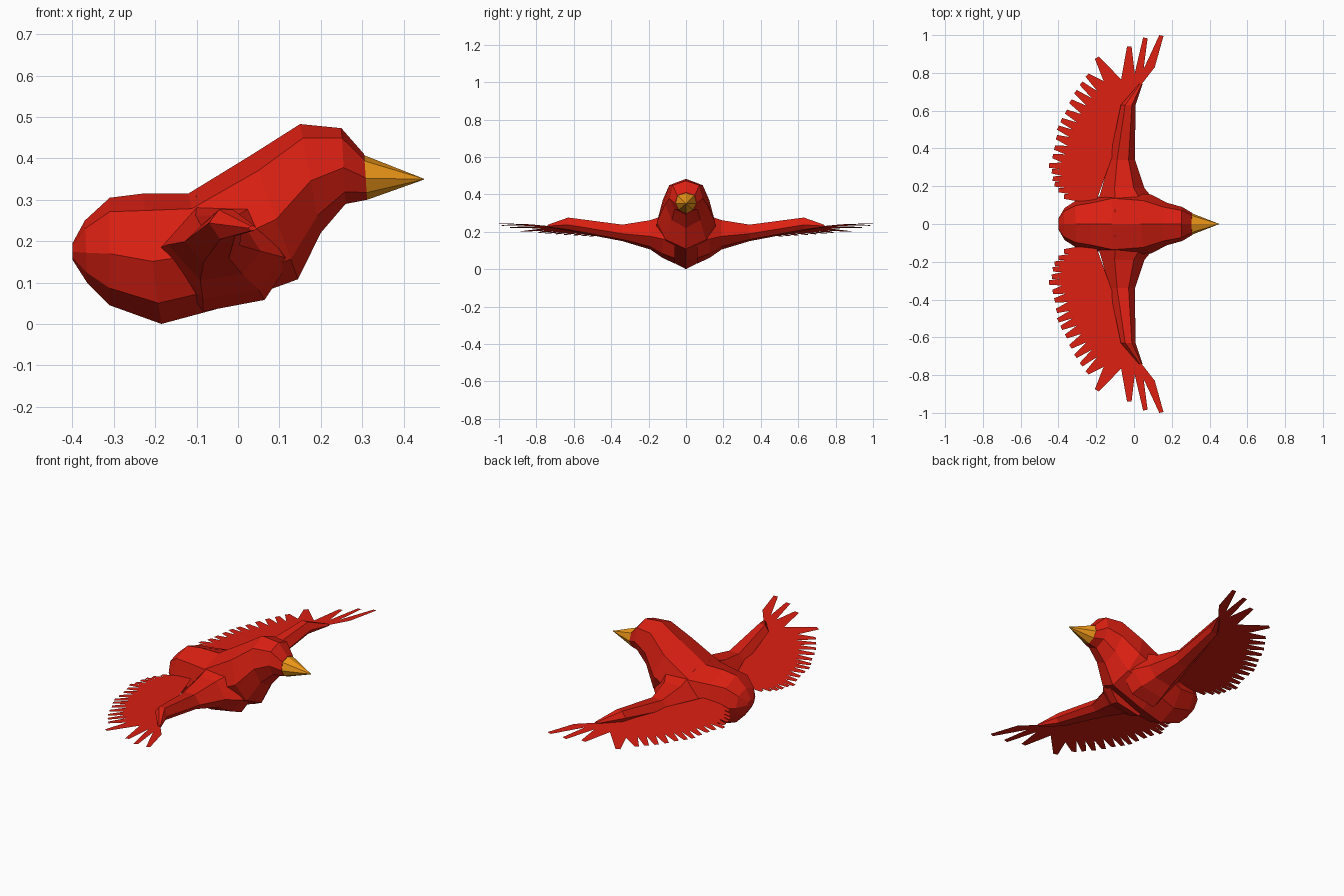
import bpy, bmesh
from mathutils import Vector

if "Cube" in bpy.data.objects:
    bpy.data.objects.remove(bpy.data.objects["Cube"])


def material(name, rgb):
    m = bpy.data.materials.new(name)
    m.diffuse_color = (*rgb, 1)
    m.use_nodes = True
    m.node_tree.nodes["Principled BSDF"].inputs["Base Color"].default_value = m.diffuse_color
    return m


RED = material("red_plumage", (0.72, 0.014, 0.006))
ORANGE = material("orange_beak", (0.90, 0.33, 0.01))


def make(name, verts, faces, mat, solid=True):
    me = bpy.data.meshes.new(name)
    me.from_pydata([tuple(v) for v in verts], [], faces)
    bm = bmesh.new()
    bm.from_mesh(me)
    if solid:
        bmesh.ops.recalc_face_normals(bm, faces=bm.faces)
    else:
        for f in bm.faces:
            f.normal_update()
            if f.normal.z < 0:
                f.normal_flip()
    bm.to_mesh(me)
    bm.free()
    me.materials.append(mat)
    ob = bpy.data.objects.new(name, me)
    bpy.context.collection.objects.link(ob)
    return ob


def loft(name, rings, mat):
    n = len(rings[0])
    verts = [v for r in rings for v in r]
    faces = [[k * n + i, k * n + (i + 1) % n, (k + 1) * n + (i + 1) % n, (k + 1) * n + i]
             for k in range(len(rings) - 1) for i in range(n)]
    faces += [list(range(n)), list(range(len(verts) - n, len(verts)))]
    return make(name, verts, faces, mat)


def body_ring(xt, zt, xb, zb, w):
    # eight-sided section hung between a top and a bottom point
    half = [(0, 0), (.13, .8), (.52, 1), (.84, .68), (1, 0)]
    pts = half + [(t, -y) for t, y in half[3:0:-1]]
    return [(xt + (xb - xt) * t, y * w, zt + (zb - zt) * t) for t, y in pts]


# Body and head: top x, top z, bottom x, bottom z, half width
loft("body", [body_ring(*s) for s in [
    (-.40, .195, -.40, .155, .03),
    (-.37, .25, -.365, .10, .085),
    (-.31, .305, -.31, .045, .122),
    (-.23, .315, -.185, 0, .14),
    (-.12, .315, -.055, .035, .17),
    (.035, .41, .145, .108, .155),
    (.15, .483, .20, .22, .112),
    (.25, .473, .26, .29, .09),
    (.305, .41, .312, .30, .058)]], RED)

# Beak
loft("beak", [body_ring(.304, .408, .312, .30, .056),
              body_ring(.449, .351, .45, .349, .001)], ORANGE)

# Wing arm sections: y, rear x, front x, bottom z, top z
ARM = [(.06, -.20, .13, .03, .31), (.125, -.19, .11, .06, .285),
       (.19, -.17, .055, .105, .262), (.34, -.13, .005, .15, .238),
       (.63, -.07, .008, .205, .276), (.74, .025, .045, .225, .237)]


def arm_ring(s, y, xr, xf, zb, zt):
    dx, dz = xf - xr, zt - zb
    return [(xr + dx * u, s * y, zb + dz * v) for u, v in
            [(0, .55), (.3, 1), (.75, 1), (1, .45), (.8, .1), (.35, 0)]]


# Feather tips (x, y), wing tip first, and root line keyed by feather index
TIPS = [(.145, 1), (.06, .985), (-.025, .94), (-.197, .88), (-.248, .788),
        (-.28, .745), (-.31, .70), (-.337, .65), (-.36, .595), (-.385, .55),
        (-.403, .51), (-.41, .46), (-.42, .405), (-.43, .36), (-.45, .31),
        (-.435, .28), (-.43, .24), (-.42, .21), (-.40, .18), (-.37, .145)]
ROOTS = [(0, .04, .74), (3, -.03, .64), (10, -.10, .40), (20, -.20, .12)]


def root(i):
    for (a, xa, ya), (b, xb, yb) in zip(ROOTS, ROOTS[1:]):
        if i <= b:
            return Vector((xa, ya)).lerp(Vector((xb, yb)), (i - a) / (b - a))


def notch(i):
    # gap between feather i-1 and feather i
    if i == 0:
        return Vector((.11, .83))
    if i == len(TIPS):
        return Vector((-.31, .122))
    mid = (Vector(TIPS[i - 1]) + Vector(TIPS[i])) / 2
    depth = (.18, .165, .15)[i - 1] if i < 4 else .115 - .004 * i
    return mid + (root(i) - mid).normalized() * depth


for s, side in ((1, "left"), (-1, "right")):
    loft(side + "_wing_arm", [arm_ring(s, *a) for a in ARM], RED)
    verts, faces = [], []
    for i, tip in enumerate(TIPS):
        r0, r1, t = root(i), root(i + 1), Vector(tip)
        d = (t - (r0 + r1) / 2).normalized()
        p = Vector((d.y, -d.x)) * .012
        n = len(verts)
        for q in (r0, notch(i), t + p, t - p, notch(i + 1), r1):
            verts.append((q.x, s * min(q.y, 1), .226 + .125 * q.x))
        faces.append(list(range(n, n + 6)))
    make(side + "_wing_feathers", verts, faces, RED, solid=False)
